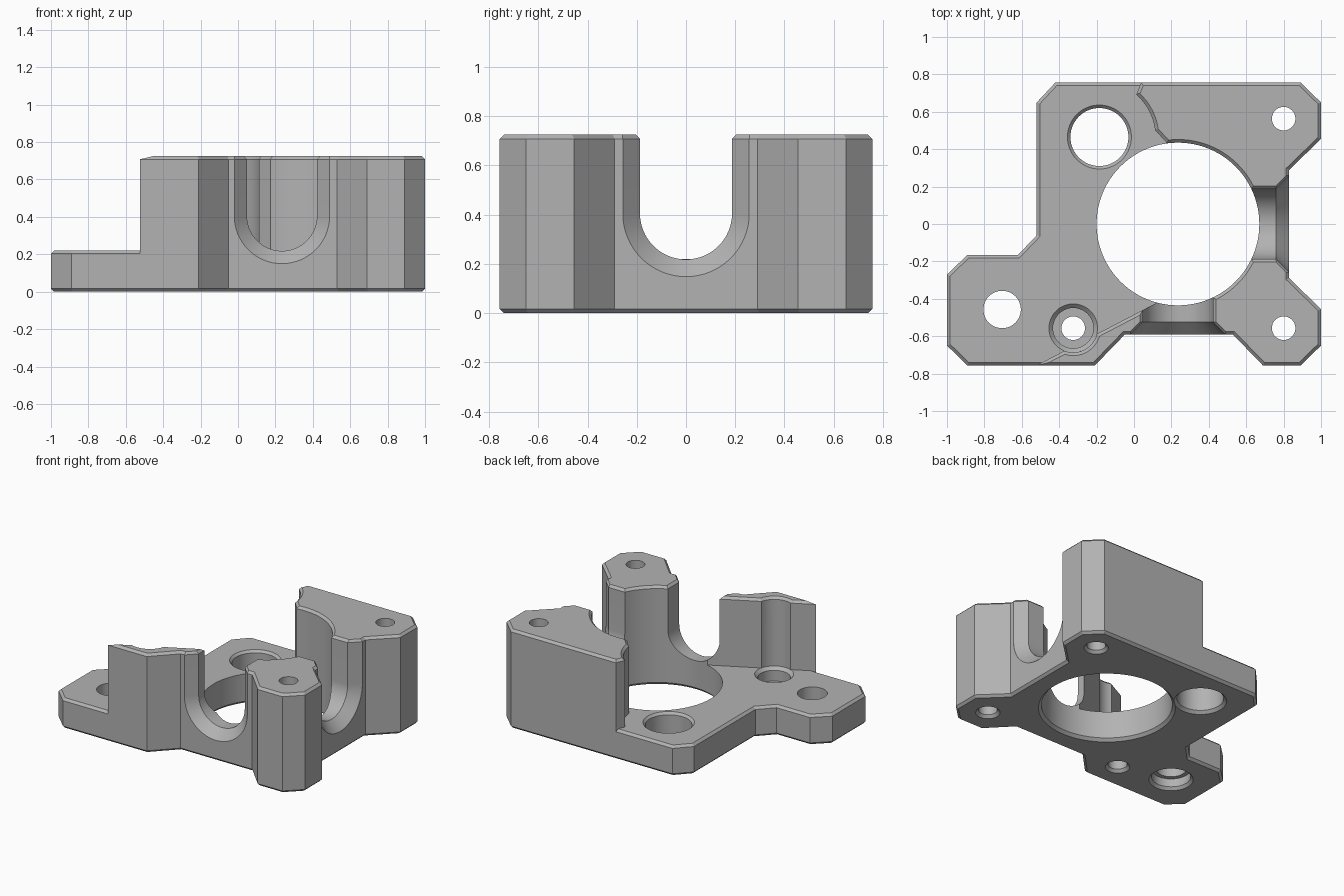
import bpy
import bmesh
from math import sin, cos, pi, radians
from mathutils import Vector

cube = bpy.data.objects.get("Cube")
if cube:
    bpy.data.objects.remove(cube, do_unlink=True)

PLATE, TOP, CH = 0.22, 0.725, 0.017
BORE = (0.235, 0.0)

grey = bpy.data.materials.new("plain grey")
grey.use_nodes = True
colour = (0.45, 0.45, 0.45, 1)
grey.diffuse_color = colour
grey.node_tree.nodes["Principled BSDF"].inputs["Base Color"].default_value = colour


def loft(name, rings):
    """Closed solid through matching rings of points."""
    bm = bmesh.new()
    loops = [[bm.verts.new(p) for p in ring] for ring in rings]
    n = len(loops[0])
    for a, b in zip(loops, loops[1:]):
        for i in range(n):
            j = (i + 1) % n
            bm.faces.new((a[i], a[j], b[j], b[i]))
    bm.faces.new(loops[0][::-1])
    bm.faces.new(loops[-1])
    bmesh.ops.recalc_face_normals(bm, faces=bm.faces)
    mesh = bpy.data.meshes.new(name)
    bm.to_mesh(mesh)
    bm.free()
    mesh.materials.append(grey)
    obj = bpy.data.objects.new(name, mesh)
    bpy.context.collection.objects.link(obj)
    return obj


def offset(pts, d):
    """Grow a counter-clockwise outline by d with mitred corners."""
    out = []
    for i, p in enumerate(pts):
        p = Vector(p)
        a = (p - Vector(pts[i - 1])).normalized()
        b = (Vector(pts[(i + 1) % len(pts)]) - p).normalized()
        na, nb = Vector((a.y, -a.x)), Vector((b.y, -b.x))
        out.append(p + (na + nb) * (d / (1 + na.dot(nb))))
    return out


def prism(name, pts, levels):
    """Stack of outlines; levels are (height, outline growth)."""
    return loft(name, [[(p.x, p.y, z) for p in offset(pts, d)] for z, d in levels])


def arc(c, r, a0, a1, n):
    return [(c[0] + r * cos(radians(a0 + (a1 - a0) * i / n)),
             c[1] + r * sin(radians(a0 + (a1 - a0) * i / n))) for i in range(n + 1)]


def lathe(name, c, profile, n=64):
    """Turned solid from (height, radius) pairs."""
    return loft(name, [[(x, y, z) for x, y in arc(c, r, 0, 360, n)[:-1]] for z, r in profile])


def combine(target, tool, operation="DIFFERENCE"):
    mod = target.modifiers.new("combine", "BOOLEAN")
    mod.operation, mod.solver, mod.object = operation, "EXACT", tool
    bpy.context.view_layer.objects.active = target
    bpy.ops.object.modifier_apply(modifier=mod.name)
    bpy.data.objects.remove(tool, do_unlink=True)


# Outer outline, counter-clockwise
outline = [(-0.42, 0.757), (-0.52, 0.65), (-0.52, -0.06), (-0.62, -0.165),
           (-0.89, -0.165), (-1, -0.27), (-1, -0.65), (-0.89, -0.757),
           (-0.21, -0.757), (-0.05, -0.592), (0.53, -0.592), (0.69, -0.757),
           (0.89, -0.757), (1, -0.65), (1, -0.455), (0.83, -0.29),
           (0.83, 0.29), (1, 0.455), (1, 0.65), (0.89, 0.757)]

# Base plate with chamfered rims
bracket = prism("mounting_bracket", outline,
                [(0, -CH), (CH, 0), (PLATE - CH, 0), (PLATE, -CH)])

# Towers: full-height block with the open side cut off
towers = prism("towers", outline, [(0.08, 0), (TOP - CH, 0), (TOP, -CH)])
open_side = ([(0.12, -0.422), (0.3, 0), (0.17, 0.44)]
             + arc((-0.185, 0.465), 0.3, 7, 49, 14)
             + [(0.075, 0.85), (-1.2, 0.85), (-1.2, -1.109)])
combine(towers, prism("open_side_cutter", open_side,
                      [(-0.5, 0), (TOP - CH, 0), (TOP + 0.03, CH + 0.03)]))
HEAD = (-0.325, -0.557)
combine(towers, lathe("head_clearance_cutter", HEAD,
                      [(-0.5, 0.13), (TOP - CH, 0.13), (TOP + 0.03, 0.16 + CH)]))
combine(bracket, towers, "UNION")

# Central bore, chamfered at both ends
combine(bracket, lathe("bore_cutter", BORE, [
    (-0.02, 0.475), (0.02, 0.435), (TOP - CH, 0.435), (TOP + 0.03, 0.465 + CH)], 96))


# U-shaped side channels that flare at the outer face
def channel(direction):
    d = Vector(direction)
    side = Vector((-d.y, d.x))
    rings = []
    for dist, r in ((0.1, 0.187), (0.524, 0.187), (0.594, 0.257), (0.9, 0.257)):
        section = ([(r + 0.03 + CH, TOP + 0.03), (r, TOP - CH)]
                   + arc((0, 0.405), r, 0, -180, 32)
                   + [(-r, TOP - CH), (-r - 0.03 - CH, TOP + 0.03)])
        base = Vector(BORE) + d * dist
        rings.append([(*(base + side * u), z) for u, z in section])
    return loft("channel_cutter", rings)


for direction in ((0, -1), (1, 0)):
    combine(bracket, channel(direction))

# Screw holes through the corner towers
for y in (0.563, -0.557):
    combine(bracket, lathe("screw_hole_cutter", (0.8, y), [
        (-0.02, 0.1), (0.02, 0.063), (0.9, 0.063)], 40))

# Recessed screw hole beside the front tower
combine(bracket, lathe("recess_cutter", HEAD, [
    (-0.02, 0.1), (0.02, 0.063), (0.12, 0.063), (0.12, 0.108),
    (PLATE - 0.022, 0.108), (PLATE, 0.13), (PLATE + 0.01, 0.13)], 48))

# Large plain hole and the hole with a recess underneath
combine(bracket, lathe("large_hole_cutter", (-0.185, 0.465), [
    (-0.02, 0.195), (0.02, 0.155), (PLATE - 0.017, 0.155), (PLATE + 0.02, 0.19)]))
combine(bracket, lathe("ear_hole_cutter", (-0.705, -0.457), [
    (-0.02, 0.165), (0.02, 0.13), (0.08, 0.13), (0.08, 0.1), (0.4, 0.1)], 48))

# Smooth curved walls, keep sharp edges
bpy.ops.object.select_all(action="DESELECT")
bracket.select_set(True)
bpy.context.view_layer.objects.active = bracket
bpy.ops.object.shade_smooth_by_angle(angle=radians(20))
